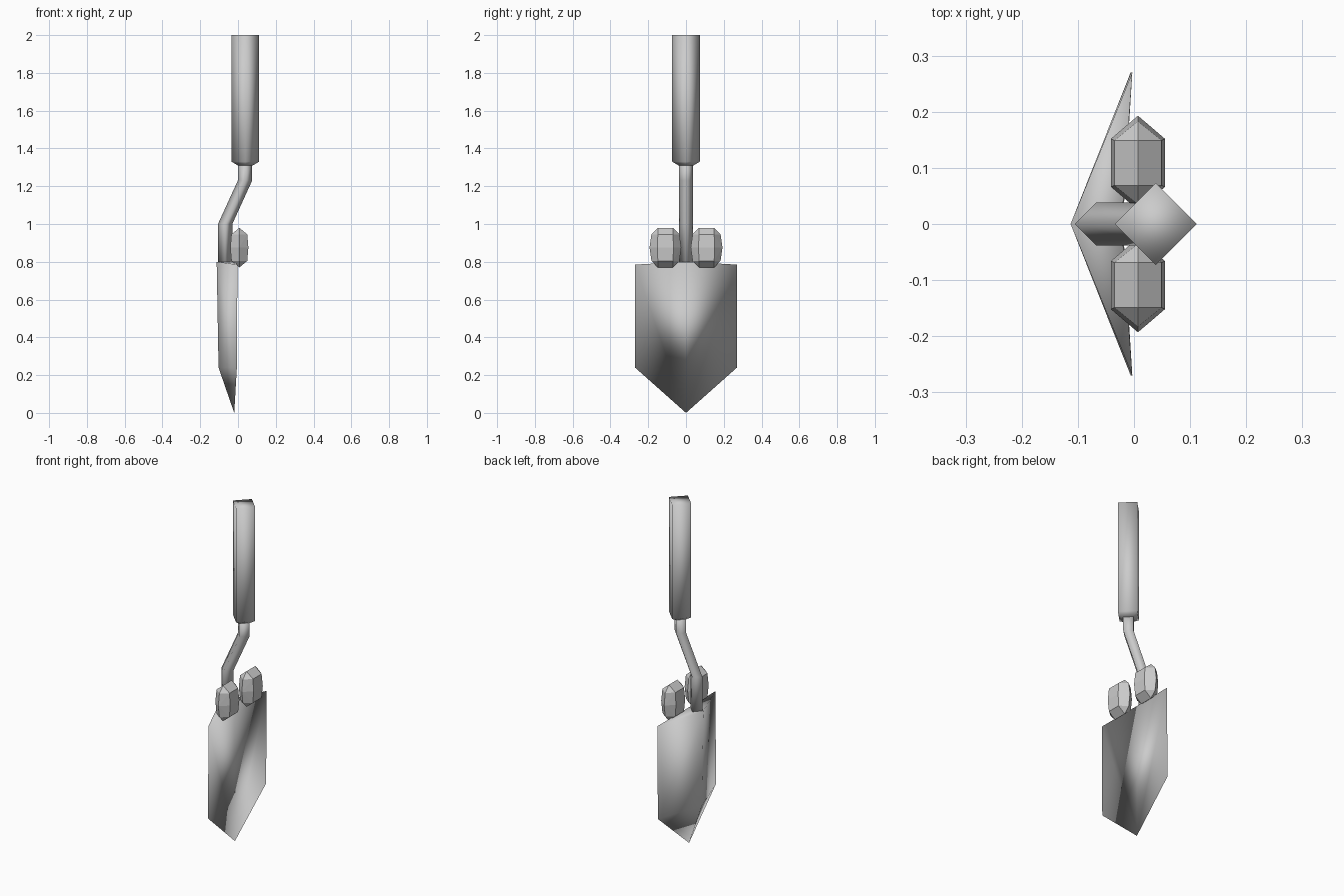
import bpy, bmesh

if "Cube" in bpy.data.objects:
    bpy.data.objects.remove(bpy.data.objects["Cube"])


def finish(bm, name, smooth):
    bmesh.ops.recalc_face_normals(bm, faces=bm.faces)
    for f in bm.faces:
        f.smooth = smooth
    me = bpy.data.meshes.new(name)
    bm.to_mesh(me)
    bm.free()
    ob = bpy.data.objects.new(name, me)
    bpy.context.collection.objects.link(ob)
    return ob


def diamond_loft(name, rings):
    """Loft four-sided sections given as (x, z, radius)."""
    bm = bmesh.new()
    loops = [[bm.verts.new((x + r * dx, r * dy, z))
              for dx, dy in ((1, 0), (0, 1), (-1, 0), (0, -1))]
             for x, z, r in rings]
    for a, b in zip(loops, loops[1:]):
        for i in range(4):
            j = (i + 1) % 4
            bm.faces.new((a[i], a[j], b[j], b[i]))
    bm.faces.new(loops[0])
    bm.faces.new(loops[-1])
    return finish(bm, name, True)


# Blade: solid wedge with a ridged back and an almost flat front
bm = bmesh.new()
tip = bm.verts.new((-0.02, 0, 0))
back_top = bm.verts.new((-0.113, 0, 0.80))
back_low = bm.verts.new((-0.103, 0, 0.24))
front_top = bm.verts.new((-0.022, 0, 0.80))
for s in (-1, 1):
    top = bm.verts.new((-0.003, s * 0.27, 0.785))
    low = bm.verts.new((-0.006, s * 0.27, 0.24))
    bm.faces.new((top, low, back_top))
    bm.faces.new((back_top, low, back_low))
    bm.faces.new((back_low, low, tip))
    bm.faces.new((top, front_top, tip))
    bm.faces.new((top, tip, low))
    bm.faces.new((top, front_top, back_top))
finish(bm, "blade", True)

# Bent neck and square grip
diamond_loft("neck", [(-0.068, 0.79, 0.038), (-0.068, 1.0, 0.038),
                      (0.037, 1.23, 0.038), (0.037, 1.33, 0.038)])
diamond_loft("grip", [(0.039, 1.31, 0.04), (0.039, 1.33, 0.073),
                      (0.039, 2.0, 0.073)])

# Pair of faceted foot lugs
for side, s in (("left", -1), ("right", 1)):
    bm = bmesh.new()
    for a in (-1, 1):
        for b in (-1, 1):
            bm.verts.new((0, a * 0.04, b * 0.105))
            bm.verts.new((0, a * 0.074, b * 0.07))
            bm.verts.new((0, a * 0.084, 0))
            bm.verts.new((a * 0.048, b * 0.043, 0))
            for c in (-1, 1):
                bm.verts.new((a * 0.042, b * 0.04, c * 0.07))
    bmesh.ops.remove_doubles(bm, verts=bm.verts, dist=0.0001)
    bmesh.ops.convex_hull(bm, input=bm.verts)
    bmesh.ops.dissolve_limit(bm, angle_limit=0.02, verts=bm.verts, edges=bm.edges)
    ob = finish(bm, "lug_" + side, False)
    ob.location = (0.007, s * 0.109, 0.875)
